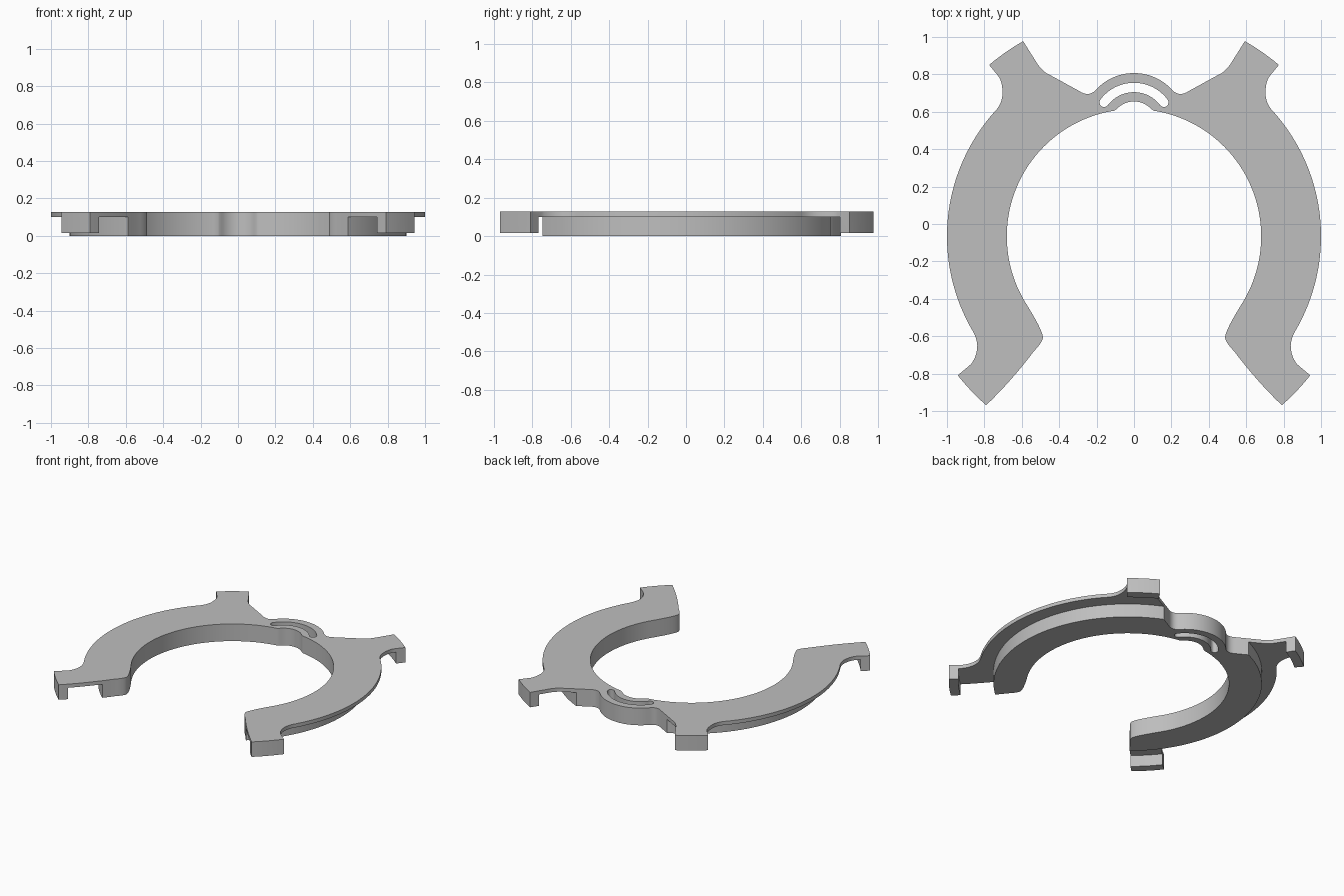
import bpy, bmesh
from math import sin, cos, radians

cube = bpy.data.objects.get("Cube")
if cube:
    bpy.data.objects.remove(cube, do_unlink=True)

CY = -0.066     # ring centre
BY = 0.53       # bridge arc centre
TOP = 0.127
PLATE = 0.1     # underside of the thin top plate
HOOK = 0.016    # underside of the hooks


def arc(cy, r, a0, a1, n=12, cx=0.0):
    angles = [radians(a0 + (a1 - a0) * i / n) for i in range(n + 1)]
    return [(cx + r * cos(a), cy + r * sin(a)) for a in angles]


def bend(p, c, q, n=8):
    """Rounded corner from p to q, pulled towards c."""
    ts = [i / n for i in range(n + 1)]
    return [tuple((1 - t) ** 2 * p[k] + 2 * t * (1 - t) * c[k] + t * t * q[k]
                  for k in (0, 1)) for t in ts]


def make_object(name, bm):
    bmesh.ops.remove_doubles(bm, verts=bm.verts, dist=1e-5)
    bmesh.ops.recalc_face_normals(bm, faces=bm.faces)
    mesh = bpy.data.meshes.new(name)
    bm.to_mesh(mesh)
    bm.free()
    obj = bpy.data.objects.new(name, mesh)
    bpy.context.collection.objects.link(obj)
    return obj


def prism(name, points, z0, z1):
    clean = [p for i, p in enumerate(points)
             if abs(p[0] - points[i - 1][0]) + abs(p[1] - points[i - 1][1]) > 1e-4]
    bm = bmesh.new()
    face = bm.faces.new([bm.verts.new((x, y, z0)) for x, y in clean])
    out = bmesh.ops.extrude_face_region(bm, geom=[face])
    moved = [v for v in out["geom"] if isinstance(v, bmesh.types.BMVert)]
    bmesh.ops.translate(bm, verts=moved, vec=(0, 0, z1 - z0))
    return make_object(name, bm)


def lathe(name, profile, cy, steps):
    bm = bmesh.new()
    verts = [bm.verts.new((r, cy, z)) for r, z in profile]
    edges = [bm.edges.new((verts[i - 1], verts[i])) for i in range(len(verts))]
    bmesh.ops.spin(bm, geom=verts + edges, cent=(0, cy, 0), axis=(0, 0, 1),
                   angle=radians(360), steps=steps)
    return make_object(name, bm)


def cut(target, cutter):
    cutter.hide_render = True
    bpy.context.view_layer.objects.active = target
    mod = target.modifiers.new("cut", "BOOLEAN")
    mod.operation = "DIFFERENCE"
    mod.solver = "EXACT"
    mod.object = cutter
    bpy.ops.object.modifier_apply(modifier=mod.name)
    bpy.data.objects.remove(cutter, do_unlink=True)


# Left half of the outline, from the bridge crest round to the bridge underside
half = arc(BY, 0.277, 90, 42)
half += bend(half[-1], (0.242, 0.677), (0.295, 0.712))
half += bend((0.45, 0.797), (0.488, 0.812), (0.52, 0.862))
half += arc(CY, 1.2, 60.4, 49.8, 6)                                # back tab
half += bend((0.725, 0.79), (0.703, 0.76), (0.703, 0.70))
ring = arc(CY, 1.0, 41.2, -29.5, 36)
half += bend((0.703, 0.70), (0.703, 0.64), ring[0]) + ring         # outer rim
half += bend(ring[-1], (0.84, -0.605), (0.838, -0.65))
half += bend((0.838, -0.65), (0.838, -0.705), (0.872, -0.75))
tab = arc(CY, 1.2, -38.25, -48.8, 6)                               # front tab
half += tab + bend(tab[-1], (0.66, -0.845), (0.535, -0.68))
inner = arc(CY, 0.68, -32, 81, 56)
half += bend((0.535, -0.68), (0.487, -0.63), (0.487, -0.605))
half += bend((0.487, -0.605), (0.49, -0.565), inner[0]) + inner    # inner rim
under = arc(BY, 0.125, 50, 90, 8)
half += bend(inner[-1], (0.095, 0.612), under[0], 4) + under

outline = half + [(-x, y) for x, y in reversed(half)]
clamp = prism("clamp_ring", outline, 0, TOP)

# Step under the plate, leaving a deep inner ring and hooks at the tab ends
step = lathe("step_cutter", [(0.9, -0.1), (1.3, -0.1), (1.3, HOOK),
                             (1.136, HOOK), (1.136, PLATE), (0.9, PLATE)], CY, 128)
cut(clamp, step)

# Curved slot through the bridge
A, R, W = 37, 0.2, 0.025
ex, ey = R * cos(radians(A)), BY + R * sin(radians(A))
slot = arc(BY, R + W, 180 - A, A, 24)
slot += arc(ey, W, A, A - 180, 8, ex)
slot += arc(BY, R - W, A, 180 - A, 24)
slot += arc(ey, W, 360 - A, 180 - A, 8, -ex)
cut(clamp, prism("slot_cutter", slot, -0.1, 0.3))

# Single plain grey
grey = bpy.data.materials.new("plain_grey")
grey.use_nodes = True
grey.diffuse_color = (0.52, 0.52, 0.52, 1)
grey.node_tree.nodes["Principled BSDF"].inputs["Base Color"].default_value = grey.diffuse_color
clamp.data.materials.clear()
clamp.data.materials.append(grey)

bpy.ops.object.select_all(action="DESELECT")
clamp.select_set(True)
bpy.context.view_layer.objects.active = clamp
bpy.ops.object.shade_smooth_by_angle(angle=radians(25))
